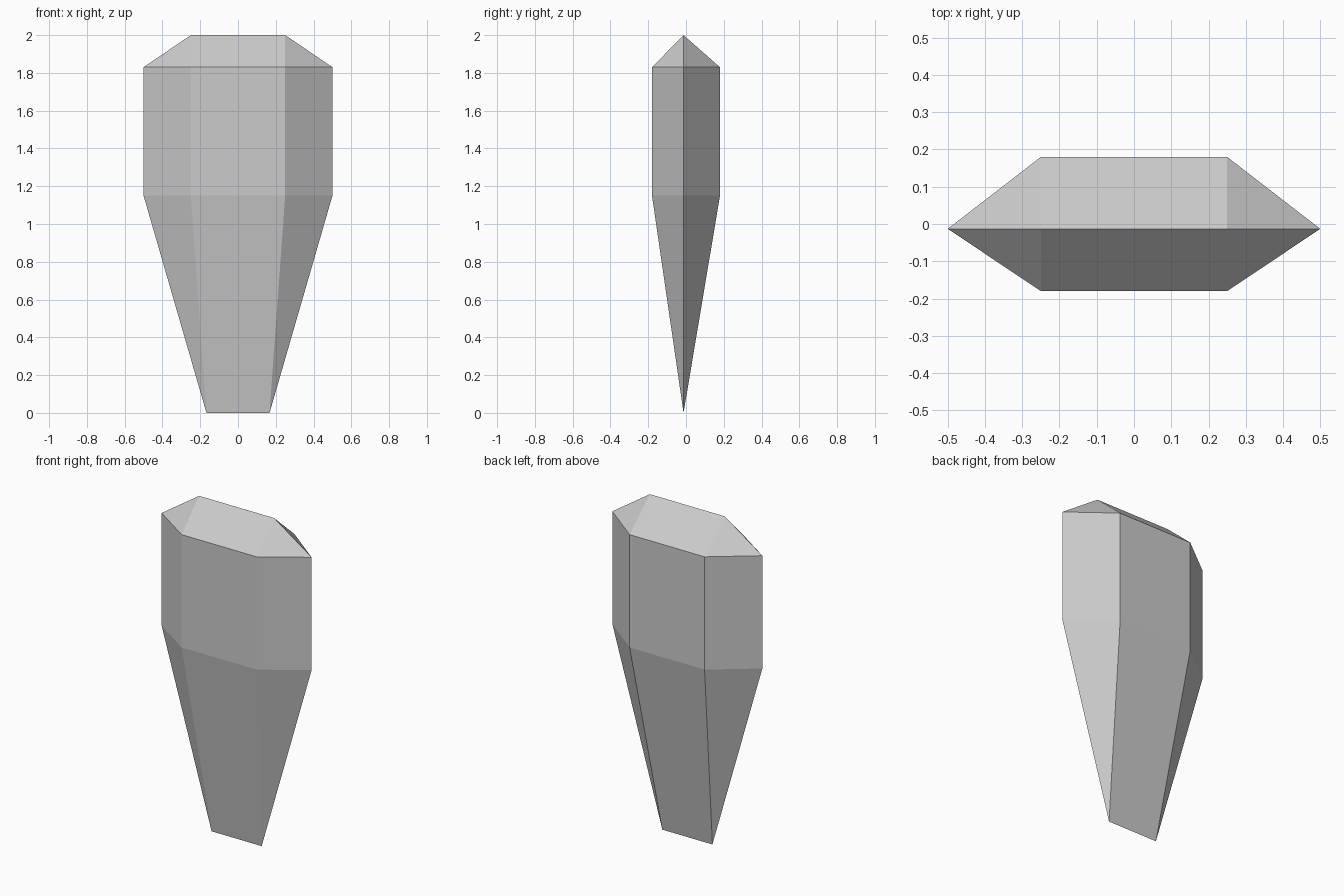
import bpy, bmesh

if "Cube" in bpy.data.objects:
    bpy.data.objects.remove(bpy.data.objects["Cube"])

MID_Y = -0.013  # plane of the side corners, crown ridge and bottom edge


def hexagon(bm, z):
    """Stretched six-sided ring with pointed ends in x."""
    points = [(-0.5, MID_Y), (-0.25, -0.18), (0.25, -0.18),
              (0.5, MID_Y), (0.25, 0.18), (-0.25, 0.18)]
    return [bm.verts.new((x, y, z)) for x, y in points]


def close_to_edge(bm, ring, half_width, z):
    """Taper a ring to a straight edge running along x."""
    a = bm.verts.new((-half_width, MID_Y, z))
    b = bm.verts.new((half_width, MID_Y, z))
    ends = [a, a, b, b, b, a]
    for i in range(6):
        j = (i + 1) % 6
        corners = [ring[i], ring[j], ends[j], ends[i]]
        bm.faces.new(list(dict.fromkeys(corners)))


bm = bmesh.new()
lower, upper = hexagon(bm, 1.15), hexagon(bm, 1.83)

# Straight middle band
for i in range(6):
    j = (i + 1) % 6
    bm.faces.new((lower[i], lower[j], upper[j], upper[i]))

# Tapered lower blade and bevelled crown
close_to_edge(bm, lower, 0.167, 0.0)
close_to_edge(bm, upper, 0.25, 2.0)

bmesh.ops.recalc_face_normals(bm, faces=bm.faces)
mesh = bpy.data.meshes.new("crystal_shard")
bm.to_mesh(mesh)
bm.free()
bpy.context.collection.objects.link(bpy.data.objects.new("crystal_shard", mesh))
